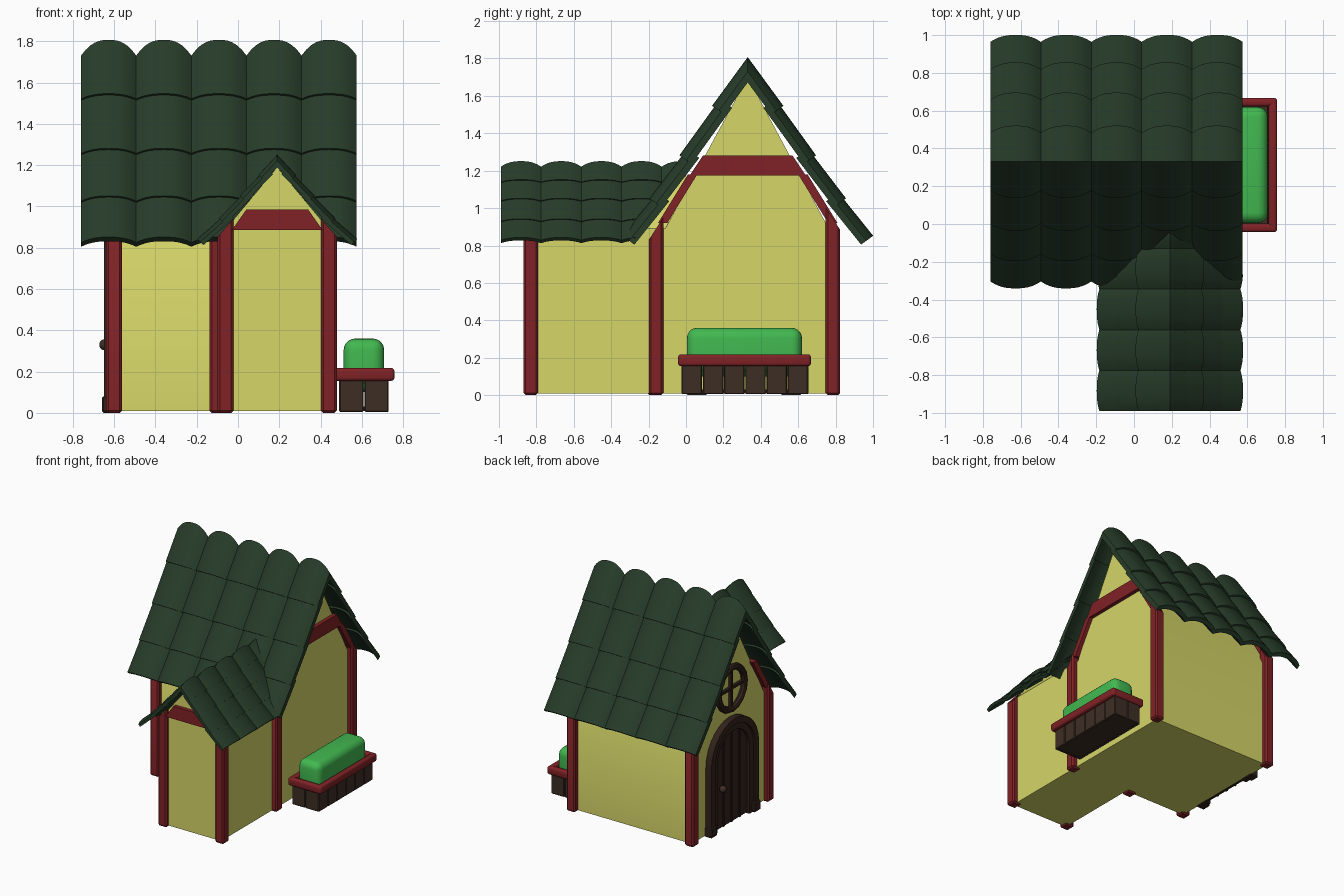
import bpy, bmesh, math
from mathutils import Vector

cube = bpy.data.objects.get("Cube")
if cube:
    bpy.data.objects.remove(cube)


def material(name, rgb):
    m = bpy.data.materials.new(name)
    m.use_nodes = True
    m.diffuse_color = (*rgb, 1)
    m.node_tree.nodes["Principled BSDF"].inputs["Base Color"].default_value = (*rgb, 1)
    return m


GREEN = material("dark_green_tile", (0.02, 0.045, 0.022))
YELLOW = material("yellow_plaster", (0.67, 0.67, 0.14))
RED = material("red_timber", (0.22, 0.016, 0.019))
BROWN = material("brown_plank", (0.048, 0.027, 0.018))
DARK = material("dark_door_wood", (0.032, 0.016, 0.011))
LEAF = material("hedge_green", (0.054, 0.48, 0.08))


def finish(name, bm, mat, normals=True):
    if normals:
        bmesh.ops.recalc_face_normals(bm, faces=bm.faces)
    me = bpy.data.meshes.new(name)
    bm.to_mesh(me)
    bm.free()
    me.materials.append(mat)
    me.polygons.foreach_set("use_smooth", [True] * len(me.polygons))
    me.set_sharp_from_angle(angle=math.radians(35))
    ob = bpy.data.objects.new(name, me)
    bpy.context.collection.objects.link(ob)
    return ob


def box(name, lo, hi, mat, bevel=0.0, segs=1, top=None):
    """Bevelled block between two corners; top(x, y) trims the upper end."""
    bm = bmesh.new()
    bmesh.ops.create_cube(bm, size=1)
    lo, hi = Vector(lo), Vector(hi)
    for v in bm.verts:
        v.co = (lo + hi) / 2 + v.co * (hi - lo)
    if bevel:
        bmesh.ops.bevel(bm, geom=bm.edges[:], offset=bevel, segments=segs,
                        profile=0.5, affect='EDGES')
    if top:
        middle = (lo.z + hi.z) / 2
        for v in bm.verts:
            if v.co.z > middle:
                v.co.z = top(v.co.x, v.co.y)
    return finish(name, bm, mat)


def prism(name, pts, lo, hi, mat, axis="x"):
    """Extrude a side profile along x or y."""
    bm = bmesh.new()
    place = (lambda p, d: (d, *p)) if axis == "x" else (lambda p, d: (p[0], d, p[1]))
    face = bm.faces.new([bm.verts.new(place(p, lo)) for p in pts])
    new = bmesh.ops.extrude_face_region(bm, geom=[face])["geom"]
    shift = Vector(place((0, 0), hi - lo))
    bmesh.ops.translate(bm, vec=shift, verts=[g for g in new if isinstance(g, bmesh.types.BMVert)])
    return finish(name, bm, mat)


def tiled_slope(name, path, mid, side, start, width, count, arc, thick, lip, axis, cut=None):
    """Rows of overlapping barrel tiles following one roof slope."""
    bm = bmesh.new()
    steps = 12
    for a, b in zip(path, path[1:]):
        a, b = Vector(a), Vector(b)
        run = (b - a).normalized()
        out = Vector((-run.y, run.x))
        ends = (a - run * 0.04 - out * lip, b + run * 0.01)
        for col in range(count):
            loops = []
            for e in ends:
                outer, inner = [], []
                for k in range(steps + 1):
                    t = 2 * k / steps - 1
                    along = start + width * (col + 0.5 + t / 2)
                    for row, depth in ((outer, 0), (inner, thick)):
                        p = e - out * (arc * abs(t) ** 2.5 + depth)
                        d = mid + side * p.x
                        row.append(bm.verts.new((along, d, p.y) if axis == "x" else (d, along, p.y)))
                loops.append(outer + inner[::-1])
            top, low = loops
            for k in range(len(top)):
                n = (k + 1) % len(top)
                bm.faces.new((top[k], top[n], low[n], low[k]))
            bm.faces.new(top)
            bm.faces.new(low[::-1])
    bmesh.ops.recalc_face_normals(bm, faces=bm.faces)
    planes = [((0, mid, 0), (0, side, 0)) if axis == "x" else ((mid, 0, 0), (side, 0, 0))]
    for co, no in planes + ([cut] if cut else []):
        bmesh.ops.bisect_plane(bm, geom=bm.verts[:] + bm.edges[:] + bm.faces[:],
                               plane_co=co, plane_no=no, clear_inner=True)
    return finish(name, bm, GREEN, normals=False)


MID, AMID = 0.33, 0.19            # ridge positions of house and porch wing
WX0, WX1 = -0.6, 0.44             # house walls along x

# Plaster bodies
prism("house_walls", [(-0.16, 0.01), (0.785, 0.01), (0.785, 0.85), (MID, 1.7), (-0.16, 0.8)],
      WX0, WX1, YELLOW)
prism("wing_walls", [(-0.06, 0.01), (WX1, 0.01), (WX1, 0.89), (AMID, 1.19), (-0.06, 0.89)],
      -0.84, 0, YELLOW, "y")

# Roofs
main_path = [(0, 1.83), (0.185, 1.555), (0.36, 1.29), (0.52, 1.06), (0.665, 0.86)]
wing_path = [(0, 1.26), (0.085, 1.16), (0.175, 1.06), (0.275, 0.95), (0.38, 0.85)]
valley_cut = ((0, 0.02, 1.25), (0, -0.41, 0.29))
for side, label in ((-1, "a"), (1, "b")):
    tiled_slope("main_roof_" + label, main_path, MID, side, -0.76, 0.267, 5,
                0.045, 0.035, 0.015, "x")
    tiled_slope("wing_roof_" + label, wing_path, AMID, side, -0.99, 0.215, 5,
                0.02, 0.022, 0.008, "y", valley_cut)


# Corner posts, trimmed to the roof slopes
def main_top(x, y):
    return 1.65 - 1.55 * abs(y - MID)


def wing_top(x, y):
    return 1.18 - 1.13 * abs(x - AMID)


def post(name, x, y, top):
    r = 0.039
    box(name, (x - r, y - r, 0), (x + r, y + r, 0.8), RED, 0.012, 1, top)


for x in (WX0, WX1):
    for y in (-0.16, 0.785):
        post("house_post", x, y, main_top)
for x in (-0.06, WX1):
    post("wing_post", x, -0.83, wing_top)
post("inner_corner_post", -0.1, -0.17, lambda x, y: 0.84)

# Gable timbers
for x in (WX0, WX1):
    for s in (-1, 1):
        prism("gable_brace", [(MID + s * d, z) for d, z in
                              ((0.27, 1.18), (0.43, 0.92), (0.48, 0.92), (0.32, 1.18))],
              x - 0.03, x + 0.03, RED)
prism("gable_beam", [(MID - 0.31, 1.175), (MID + 0.31, 1.175), (MID + 0.24, 1.28),
                     (MID - 0.24, 1.28)], WX1 - 0.03, WX1 + 0.03, RED)
prism("wing_beam", [(-0.03, 0.885), (0.41, 0.885), (0.34, 0.985), (0.04, 0.985)],
      -0.87, -0.81, RED, "y")


# Arched door
DY, SPRING = 0.31, 0.54


def arch(r, base=0.0):
    curve = [(DY + r * math.cos(math.pi * k / 14), SPRING + r * math.sin(math.pi * k / 14))
             for k in range(15)]
    return [(DY + r, base)] + curve + [(DY - r, base)]


for name, outer, inner, reach in (("door_frame", 0.3, 0.25, 0.05), ("door_step", 0.25, 0.2, 0.035)):
    prism(name, arch(outer) + arch(inner)[::-1], WX0 - reach, WX0 + 0.01, DARK)
prism("door_leaf", arch(0.2, 0.01), WX0 - 0.015, WX0 + 0.01, DARK)
for k in (-1, 0, 1):
    y, h = DY + k * 0.1, SPRING + math.sqrt(0.04 - (k * 0.1) ** 2)
    box("door_batten", (WX0 - 0.023, y - 0.008, 0.01), (WX0 - 0.01, y + 0.008, h), DARK)
for s in (-1, 1):
    y = DY + s * 0.272
    box("door_plinth", (WX0 - 0.06, y - 0.037, 0), (WX0 + 0.01, y + 0.037, 0.08), DARK, 0.008)
bm = bmesh.new()
bmesh.ops.create_uvsphere(bm, u_segments=16, v_segments=10, radius=0.027)
bmesh.ops.translate(bm, verts=bm.verts, vec=(WX0 - 0.045, DY + 0.145, 0.33))
finish("door_knob", bm, BROWN)

# Round window
WZ = 1.07
bpy.ops.mesh.primitive_torus_add(major_segments=16, minor_segments=8, major_radius=0.165,
                                 minor_radius=0.026, location=(WX0 - 0.015, DY, WZ),
                                 rotation=(0, math.pi / 2, 0))
ring = bpy.context.object
ring.name = "window_ring"
ring.data.materials.append(DARK)
bpy.ops.object.shade_smooth_by_angle(angle=math.radians(35))
for hy, hz in ((0.012, 0.16), (0.16, 0.012)):
    box("window_bar", (WX0 - 0.025, DY - hy, WZ - hz), (WX0 + 0.005, DY + hy, WZ + hz), DARK, 0.004)

# Planter: plank box, rim and hedge
PX0, PX1, PY0, PY1 = 0.49, 0.73, -0.025, 0.655
step = (PY1 - PY0) / 6
for k in range(6):
    y = PY0 + k * step
    for x in (PX0, PX1 - 0.025):
        box("planter_plank", (x, y + 0.002, 0.005), (x + 0.025, y + step - 0.002, 0.17), BROWN, 0.005)
half = (PX1 - PX0) / 2
for k in range(2):
    x = PX0 + k * half
    for y in (PY0, PY1 - 0.025):
        box("planter_end_plank", (x + 0.002, y, 0.005), (x + half - 0.002, y + 0.025, 0.17), BROWN, 0.005)
box("planter_base", (PX0 + 0.01, PY0 + 0.01, 0.01), (PX1 - 0.01, PY1 - 0.01, 0.03), BROWN)
RX0, RX1, RY0, RY1, RW = 0.465, 0.758, -0.043, 0.668, 0.046
for lo, hi in (((RX0, RY0), (RX0 + RW, RY1)), ((RX1 - RW, RY0), (RX1, RY1)),
               ((RX0, RY0), (RX1, RY0 + RW)), ((RX0, RY1 - RW), (RX1, RY1))):
    box("planter_rim", (*lo, 0.155), (*hi, 0.218), RED, 0.016, 3)
box("hedge", (0.512, 0.005, 0.1), (0.708, 0.62, 0.36), LEAF, 0.055, 5)
